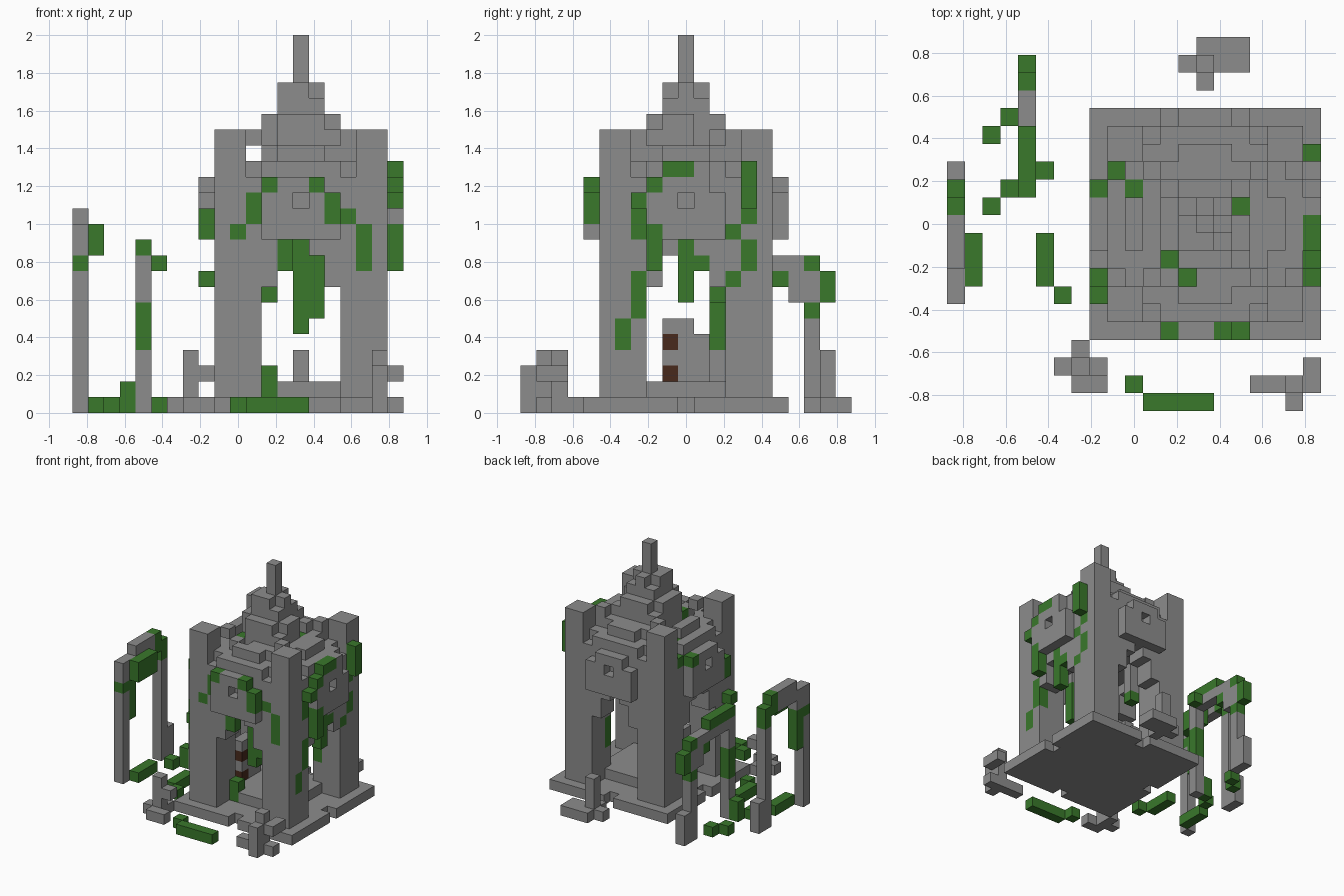
import bpy
import bmesh
from mathutils import Vector

if "Cube" in bpy.data.objects:
    bpy.data.objects.remove(bpy.data.objects["Cube"])

UNIT = 1 / 12                     # edge of one block
TOWER_X = 4 * UNIT                # tower axis
STONE, MOSS, WOOD = range(3)


def make_material(name, colour):
    mat = bpy.data.materials.new(name)
    mat.use_nodes = True
    mat.diffuse_color = (*colour, 1)
    mat.node_tree.nodes["Principled BSDF"].inputs["Base Color"].default_value = (*colour, 1)
    return mat


materials = [
    make_material("grey stone", (.265, .265, .265)),
    make_material("green moss", (.041, .188, .024)),
    make_material("brown wood", (.065, .023, .012)),
]

blocks = {}                       # (u, v, k) -> (part, colour)


def span(r):
    return range(r[0], r[1] + 1) if isinstance(r, tuple) else (r,)


def fill(part, colour, us, vs, ks):
    for u in span(us):
        for v in span(vs):
            for k in span(ks):
                blocks[u, v, k] = (part, colour)


def carve(us, vs, ks):
    for u in span(us):
        for v in span(vs):
            for k in span(ks):
                blocks.pop((u, v, k), None)


def stone(part, us, vs, ks):
    fill(part, STONE, us, vs, ks)


def moss(part, us, vs, ks):
    fill(part, MOSS, us, vs, ks)


def turned(side, t, d):
    """Place offset t along a wall and distance d outward on one of four sides."""
    return [(t, -d), (d, t), (-t, d), (-d, -t)][side]


# Base slab and inner floor
stone("base_slab", (-6, 6), (-6, 6), 0)
stone("floor", (-3, 3), (-3, 3), 1)

# Upper body and stepped roof
stone("upper_body", (-5, 5), (-5, 5), (11, 14))
stone("roof", (-4, 4), (-4, 4), 15)
stone("roof", (-2, 3), (-3, 3), 16)
stone("roof", (-2, 2), (-2, 2), 17)
stone("roof", (-2, 2), (-1, 1), 18)
stone("roof", (-1, 1), (-2, 2), 18)
stone("roof", (-1, 1), (-1, 1), 19)
stone("roof", (-1, 1), 0, 20)
stone("roof", 0, (-1, 1), 20)
stone("roof", -1, -1, 20)
stone("spire", 0, 0, (20, 23))

# Worn spots in the roof
carve(-1, -3, 16)
carve(-2, -2, 17)
carve(2, 1, (17, 18))

# Corner piers with narrower tops
for su in (-1, 1):
    for sv in (-1, 1):
        for a in (3, 4, 5):
            for b in (3, 4, 5):
                top = 17 if min(a, b) > 3 else 14
                stone("corner_piers", su * a, sv * b, (1, top))
        stone("roof", su * 3, sv * 3, 15)
        stone("roof", su * 3, sv * 4, 15)
        stone("roof", su * 4, sv * 3, 15)
        stone("roof", su * 3, sv * 3, 17)

# Four matching sides: arch corbels, raised panel, parapet steps
for side in range(4):
    carve(*turned(side, 0, 6), 0)
    for t in range(-2, 3):
        for d in (4, 5):
            u, v = turned(side, t, d)
            if abs(t) == 2:
                stone("arches", u, v, (8, 10))
            elif abs(t) == 1:
                stone("arches", u, v, 10)
        u, v = turned(side, t, 6)
        stone("wall_panels", u, v, (11, 14 if abs(t) < 2 else 13))
        stone("parapet", *turned(side, t, 5), 15)
        if abs(t) < 2:
            stone("parapet", *turned(side, t, 4), 16)
    carve(*turned(side, 0, 6), 13)
stone("wall_panels", 6, (-1, 1), 15)

# Broken screen inside the left arch with wooden rungs
stone("arch_screen", -3, (-1, 0), (2, 5))
stone("arch_screen", -3, 1, (2, 4))
for k in (2, 4):
    fill("arch_screen", WOOD, -3, -1, k)

# Moss on the front
moss("front_moss", -2, -6, 14)
moss("front_moss", 1, -6, 14)
moss("front_moss", 2, -6, (12, 13))
moss("front_moss", -4, -5, 11)
moss("front_moss", -3, -5, (12, 13))
moss("front_moss", 3, -5, 12)
moss("front_moss", 4, -5, (9, 11))
moss("front_moss", -1, -5, (9, 10))
moss("front_moss", -2, -3, (1, 2))

# Moss on the right-hand wall
moss("side_moss", 6, -2, (9, 11))
moss("side_moss", 6, -3, 13)
moss("side_moss", 6, -2, 14)
moss("side_moss", 6, (-1, 0), 15)
moss("side_moss", 6, 4, (13, 15))
for v, ks in ((-3, (11, 12)), (-3, (6, 8)), (-4, (4, 5)), (3, 8), (3, 11), (4, (9, 10)), (4, 12)):
    moss("side_moss", 5, v, ks)

# Moss on the opposite wall and the back pier
moss("far_moss", -6, -3, (11, 12))
moss("far_moss", -6, -4, 8)
moss("far_moss", -6, 2, 14)
moss("far_moss", 3, 3, (4, 6))

# Moss on the roof
for u, v, k in ((-1, -3, 15), (-2, -2, 16), (2, 1, 16), (-5, 3, 14), (-4, 2, 15)):
    moss("roof_moss", u, v, k)

# Hanging vines
moss("vines", 0, -3, (5, 10))
moss("vines", 1, -3, (6, 9))
stone("arches", 1, -3, 10)
moss("vines", 5, 0, (7, 10))
moss("vines", 5, 1, 9)
moss("vines", -2, 2, 7)
stone("arches", -2, 2, (8, 10))

# Outer ruined arch
stone("outer_arch", -14, -4, (0, 11))
moss("outer_arch", -14, -4, 9)
stone("outer_arch", -14, -3, (10, 11))
moss("outer_arch", -14, -3, (6, 9))
stone("outer_arch", -14, (-2, 0), (11, 12))
moss("outer_arch", -14, 1, (11, 12))
stone("outer_arch", -14, 2, (0, 9))
moss("outer_arch", -14, 2, (10, 11))
stone("outer_arch", -14, 3, (0, 2))
moss("outer_arch", -13, (-3, -1), (10, 11))

# Inner ruined arch
stone("inner_arch", -10, 2, (0, 9))
moss("inner_arch", -10, 2, (4, 6))
moss("inner_arch", -10, (2, 5), 10)
stone("inner_arch", -10, (3, 7), 9)
stone("inner_arch", -10, 7, (7, 8))
moss("inner_arch", -10, 6, 8)
stone("inner_arch", -10, 8, (0, 8))
moss("inner_arch", -10, 8, 6)
moss("inner_arch", -10, 8, 9)
stone("inner_arch", -10, 9, (0, 2))
moss("inner_arch", -10, 9, (7, 8))
moss("inner_arch", -9, 3, 9)

# Low hedges on the ground
moss("hedge", (-3, 0), -10, 0)
moss("hedge", -4, -9, 0)
moss("hedge", -13, (-3, -1), 0)
moss("hedge", -9, (-3, -1), 0)
moss("hedge", -8, -4, 0)
moss("hedge", -12, 1, 0)
moss("hedge", -12, 5, 0)
moss("hedge", -11, 2, (0, 1))
moss("hedge", -11, 6, 0)

# Rubble heaps
stone("rubble_front_left", (3, 5), -9, 0)
stone("rubble_front_left", 5, -9, (0, 3))
stone("rubble_front_left", 5, -10, (0, 2))
stone("rubble_front_left", 6, (-9, -8), 2)
stone("rubble_front_left", 6, -9, 0)
stone("rubble_front_right", (-8, -7), -8, 0)
stone("rubble_front_right", -7, -8, (0, 3))
stone("rubble_front_right", -7, -7, 0)
stone("rubble_front_right", (-7, -6), -9, 0)
stone("rubble_front_right", -6, -8, 2)
stone("rubble_back", (0, 2), 10, 0)
stone("rubble_back", (-1, 2), 9, 0)
stone("rubble_back", 0, 8, 0)
stone("rubble_back", 0, 9, (0, 3))

# Turn each part's exposed block faces into a mesh
AXES = [Vector(a) for a in ((1, 0, 0), (0, 1, 0), (0, 0, 1))]
for part in sorted({p for p, c in blocks.values()}):
    bm = bmesh.new()
    for cell, (owner, colour) in blocks.items():
        if owner != part:
            continue
        centre = Vector(cell) + AXES[2] / 2
        for n in range(3):
            p, q = AXES[(n + 1) % 3] / 2, AXES[(n + 2) % 3] / 2
            for sign in (-1, 1):
                out = AXES[n] * sign
                if tuple(int(c) for c in Vector(cell) + out) in blocks:
                    continue
                mid = centre + out / 2
                ring = [mid - p - q, mid + p - q, mid + p + q, mid - p + q][::sign]
                verts = [bm.verts.new(c * UNIT + AXES[0] * TOWER_X) for c in ring]
                bm.faces.new(verts).material_index = colour
    bmesh.ops.remove_doubles(bm, verts=bm.verts, dist=UNIT / 50)
    bmesh.ops.dissolve_limit(bm, angle_limit=.01, verts=bm.verts, edges=bm.edges,
                             delimit={'MATERIAL'})
    mesh = bpy.data.meshes.new(part)
    bm.to_mesh(mesh)
    bm.free()
    for mat in materials:
        mesh.materials.append(mat)
    bpy.context.collection.objects.link(bpy.data.objects.new(part, mesh))
